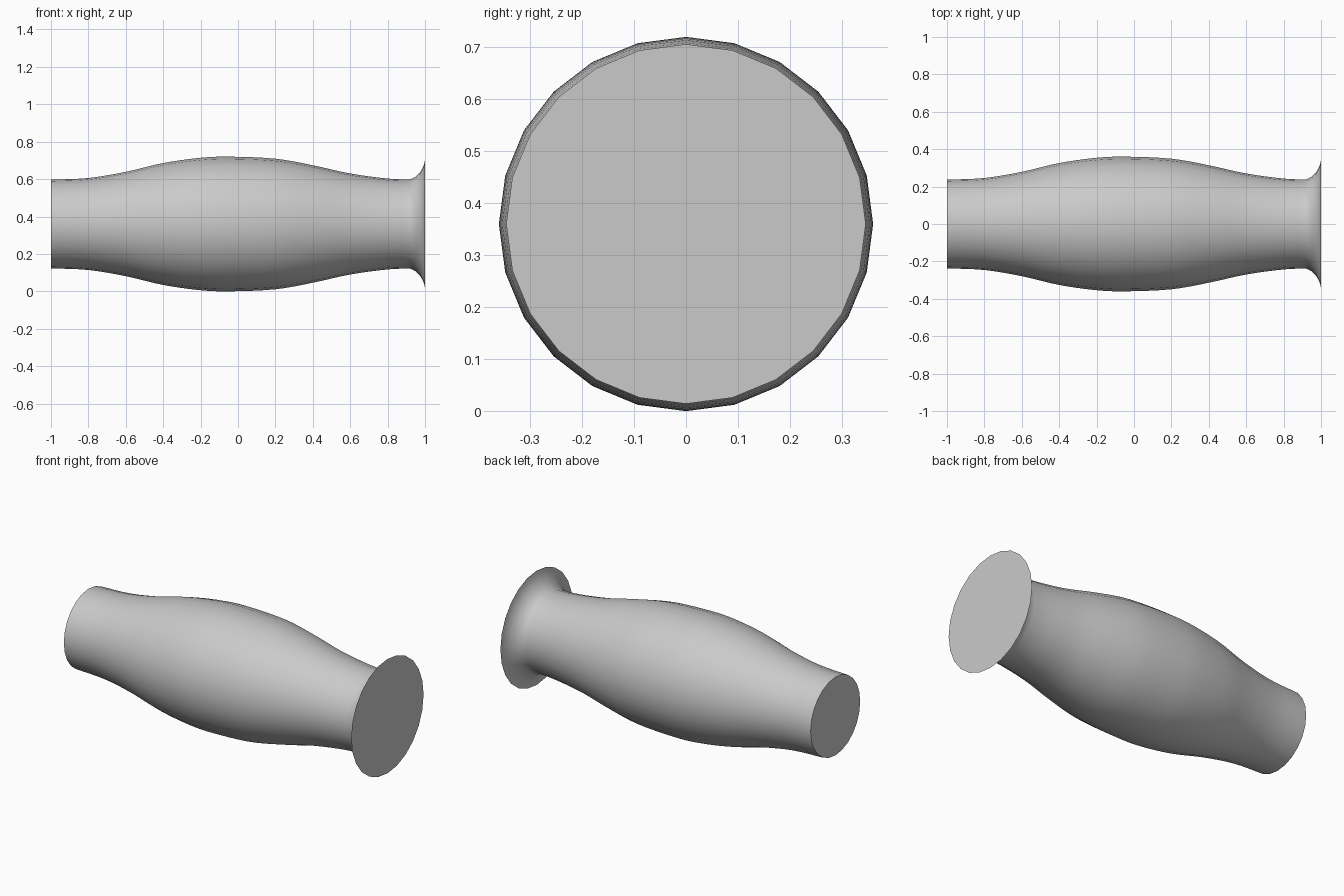
import bpy, bmesh, math
from mathutils import Vector

default_cube = bpy.data.objects.get("Cube")
if default_cube:
    bpy.data.objects.remove(default_cube, do_unlink=True)

SIDES = 24
AXIS_Z = 0.36
STEPS = 4

# Plain grey material
grey = bpy.data.materials.new("light grey")
grey.use_nodes = True
colour = (0.59, 0.59, 0.59, 1)
grey.diffuse_color = colour
grey.node_tree.nodes["Principled BSDF"].inputs["Base Color"].default_value = colour


def smooth_profile(points, steps):
    """Curve through (x, radius) points, with mirrored ends."""
    pts = [Vector(p) for p in points]
    pts = [2 * pts[0] - pts[1]] + pts + [2 * pts[-1] - pts[-2]]
    out = []
    for a, b, c, d in zip(pts, pts[1:], pts[2:], pts[3:]):
        for i in range(steps):
            t = i / steps
            out.append(0.5 * (2 * b + (c - a) * t + (2 * a - 5 * b + 4 * c - d) * t ** 2
                              + (3 * b - a - 3 * c + d) * t ** 3))
    return out + [pts[-2]]


def flare(x0, r0, x1, r1, steps):
    """Concave arc sweeping outwards to the rim."""
    start, end = 0.3, 1.45
    s0, s1, c0, c1 = math.sin(start), math.sin(end), math.cos(start), math.cos(end)
    out = []
    for i in range(1, steps + 1):
        t = start + (end - start) * i / steps
        out.append(Vector((x0 + (x1 - x0) * (math.sin(t) - s0) / (s1 - s0),
                           r0 + (r1 - r0) * (c0 - math.cos(t)) / (c0 - c1))))
    return out


# Swollen grip, then the flared collar
grip = [(-1, 0.237), (-0.8, 0.246), (-0.6, 0.279), (-0.4, 0.326), (-0.2, 0.354),
        (-0.04, 0.36), (0.2, 0.349), (0.4, 0.314), (0.6, 0.27), (0.8, 0.243), (0.92, 0.238)]
profile = smooth_profile(grip, STEPS) + flare(0.92, 0.238, 1, 0.346, 8)

bm = bmesh.new()
rings = []
for x, r in profile:
    angles = [math.tau * k / SIDES for k in range(SIDES)]
    rings.append([bm.verts.new((x, r * math.sin(a), AXIS_Z + r * math.cos(a))) for a in angles])
for low, high in zip(rings, rings[1:]):
    for k in range(SIDES):
        n = (k + 1) % SIDES
        bm.faces.new((low[k], low[n], high[n], high[k]))

# Flat end caps
bm.faces.new(rings[0])
bm.faces.new(rings[-1])
bmesh.ops.recalc_face_normals(bm, faces=bm.faces)

mesh = bpy.data.meshes.new("handle_grip")
bm.to_mesh(mesh)
bm.free()
mesh.materials.append(grey)
handle = bpy.data.objects.new("handle_grip", mesh)
bpy.context.collection.objects.link(handle)

# Smooth sides with crisp cap edges
bpy.ops.object.select_all(action="DESELECT")
handle.select_set(True)
bpy.context.view_layer.objects.active = handle
bpy.ops.object.shade_smooth_by_angle(angle=math.radians(40))
